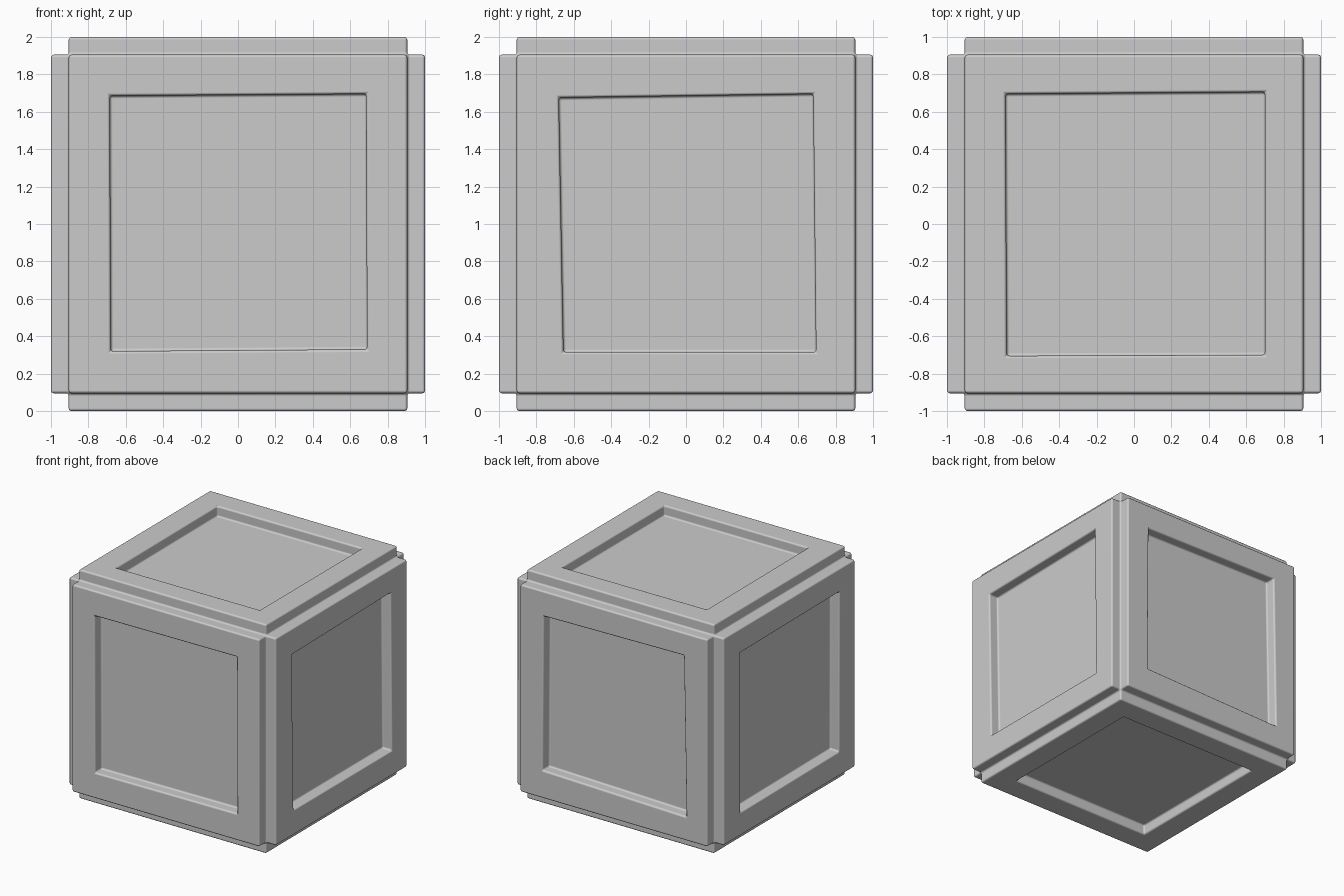
import bpy, bmesh, math
from mathutils import Vector

if "Cube" in bpy.data.objects:
    bpy.data.objects.remove(bpy.data.objects["Cube"])

CORE, OUTER, FLOOR = 0.905, 1.0, 0.91   # core half size, plate surface, recess floor

# Per side: right axis, up axis, slightly uneven recess corners (BL, BR, TR, TL)
SIDES = [
    ((1, 0, 0), (0, 0, 1), [(-.68, -.68), (.69, -.67), (.685, .695), (-.685, .685)]),    # front
    ((0, 1, 0), (0, 0, 1), [(-.655, -.685), (.695, -.685), (.68, .695), (-.68, .675)]),  # right
    ((-1, 0, 0), (0, 0, 1), [(-.685, -.66), (.70, -.695), (.675, .705), (-.675, .685)]), # back
    ((0, -1, 0), (0, 0, 1), [(-.675, -.70), (.685, -.69), (.69, .70), (-.68, .69)]),     # left
    ((1, 0, 0), (0, 1, 0), [(-.68, -.705), (.70, -.70), (.70, .705), (-.687, .695)]),    # top
    ((1, 0, 0), (0, -1, 0), [(-.69, -.69), (.69, -.69), (.69, .69), (-.69, .69)]),       # bottom
]
SQUARE = [(-CORE, -CORE), (CORE, -CORE), (CORE, CORE), (-CORE, CORE)]

bm = bmesh.new()


def add_plate(u, v, recess):
    """Raised plate: outer wall, rim, recess wall, recess floor."""
    u, v = Vector(u), Vector(v)
    n = u.cross(v)
    rings = [[bm.verts.new(u * a + v * b + n * d + Vector((0, 0, 1))) for a, b in pts]
             for pts, d in ((SQUARE, CORE), (SQUARE, OUTER), (recess, OUTER), (recess, FLOOR))]
    for r0, r1 in zip(rings, rings[1:]):
        for i in range(4):
            j = (i + 1) % 4
            bm.faces.new((r0[i], r0[j], r1[j], r1[i]))
    bm.faces.new(rings[-1])


for side in SIDES:
    add_plate(*side)

# Weld the plates along the stepped cube edges
bmesh.ops.remove_doubles(bm, verts=bm.verts[:], dist=1e-4)
bmesh.ops.recalc_face_normals(bm, faces=bm.faces[:])
mesh = bpy.data.meshes.new("crate_block")
bm.to_mesh(mesh)
bm.free()
crate = bpy.data.objects.new("crate_block", mesh)
bpy.context.collection.objects.link(crate)

# Soft rounded edges
bevel = crate.modifiers.new("soft_edges", 'BEVEL')
bevel.width = 0.015
bevel.segments = 3
bevel.limit_method = 'ANGLE'
bevel.angle_limit = math.radians(30)
bevel.harden_normals = True

bpy.context.view_layer.objects.active = crate
crate.select_set(True)
bpy.ops.object.shade_smooth_by_angle(angle=math.radians(40))
